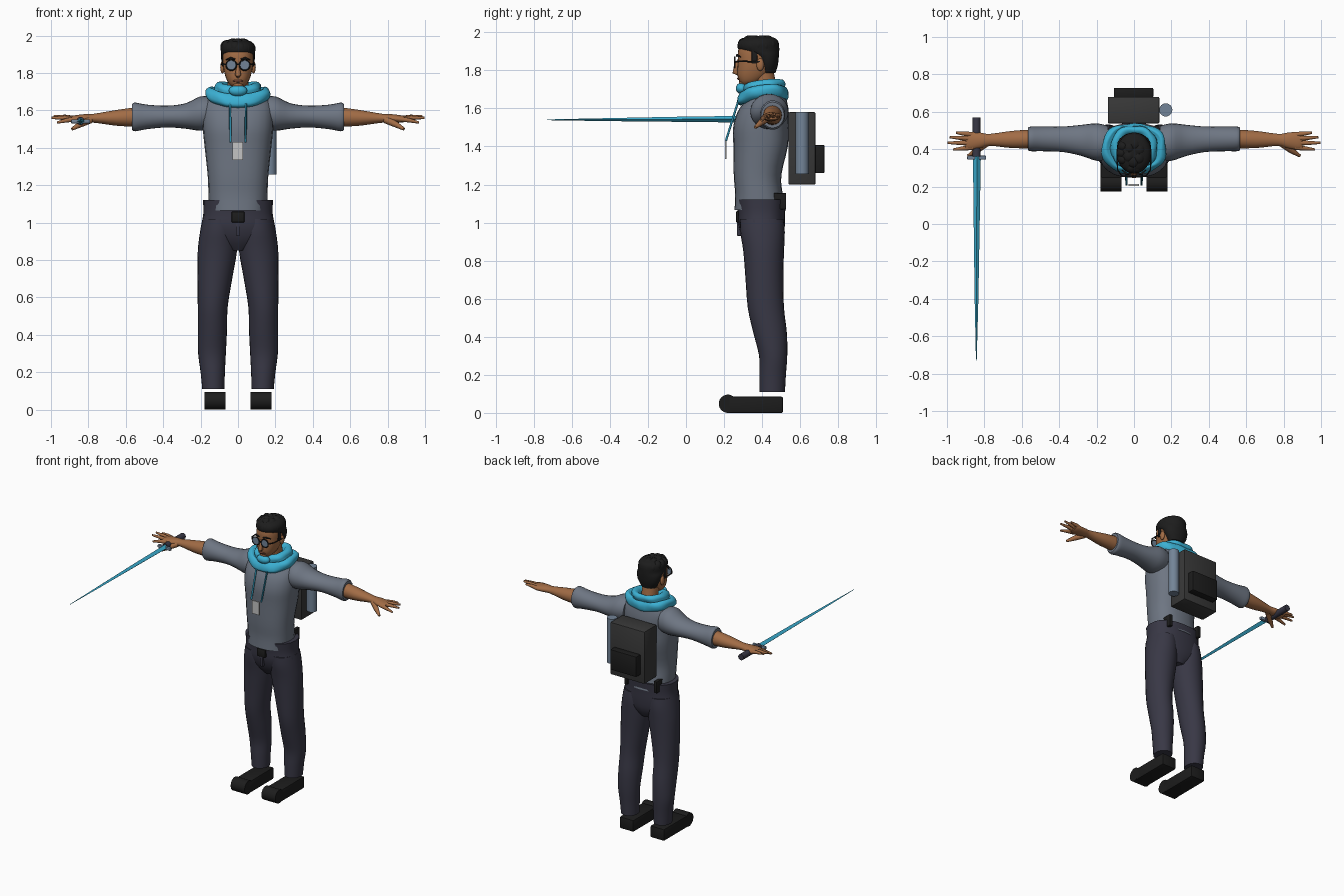
import bpy, bmesh, math, random
from mathutils import Vector

random.seed(4)
old = bpy.data.objects.get("Cube")
if old:
    bpy.data.objects.remove(old, do_unlink=True)


def material(name, r, g, b):
    m = bpy.data.materials.new(name)
    m.use_nodes = True
    m.diffuse_color = (r, g, b, 1)
    m.node_tree.nodes["Principled BSDF"].inputs["Base Color"].default_value = (r, g, b, 1)
    return m


GREY = material("jacket grey", .155, .18, .225)
NAVY = material("trouser navy", .04, .039, .06)
SKIN = material("skin", .36, .15, .06)
LIP = material("lip brown", .22, .075, .04)
BLACK = material("black", .012, .012, .012)
CYAN = material("scarf cyan", .045, .44, .66)
DEEP = material("cord cyan", .025, .26, .4)
CHARCOAL = material("pack charcoal", .04, .04, .04)
PALE = material("badge pale", .55, .55, .55)
STEEL = material("flask blue", .17, .23, .31)


def finish(name, bm, mat, angle=40, tweak=None):
    if tweak:
        for v in bm.verts:
            tweak(v.co)
    bmesh.ops.recalc_face_normals(bm, faces=bm.faces)
    me = bpy.data.meshes.new(name)
    bm.to_mesh(me)
    bm.free()
    me.materials.append(mat)
    ob = bpy.data.objects.new(name, me)
    bpy.context.collection.objects.link(ob)
    bpy.ops.object.select_all(action='DESELECT')
    bpy.context.view_layer.objects.active = ob
    ob.select_set(True)
    bpy.ops.object.shade_smooth_by_angle(angle=math.radians(angle))
    return ob


def smooth_rings(rings, steps):
    """Catmull-Rom samples through the rings."""
    out = []
    for i in range(len(rings) - 1):
        a, b = rings[max(i - 1, 0)], rings[i]
        c, d = rings[i + 1], rings[min(i + 2, len(rings) - 1)]
        for k in range(steps):
            t = k / steps
            out.append([q + t / 2 * (r - p + t * (2 * p - 5 * q + 4 * r - s + t * (3 * (q - r) + s - p)))
                        for p, q, r, s in zip(a, b, c, d)])
    return out + [rings[-1]]


def loft(name, mat, axis, rings, n=24, power=2.0, steps=3, side=1, angle=40, tweak=None):
    """Skin of oval rings: (position, centre 1, centre 2, radius 1, radius 2)."""
    bm = bmesh.new()
    loops = []
    for t, c1, c2, r1, r2 in smooth_rings(rings, steps):
        loop = []
        for k in range(n):
            a = math.tau * k / n
            c, s = math.cos(a), math.sin(a)
            u = c1 + r1 * math.copysign(abs(c) ** (2 / power), c)
            v = c2 + r2 * math.copysign(abs(s) ** (2 / power), s)
            x, y, z = {'x': (t, u, v), 'y': (u, t, v), 'z': (u, v, t)}[axis]
            loop.append(bm.verts.new((x * side, y, z)))
        loops.append(loop)
    for a, b in zip(loops, loops[1:]):
        for k in range(n):
            bm.faces.new((a[k], a[(k + 1) % n], b[(k + 1) % n], b[k]))
    bm.faces.new(loops[0])
    bm.faces.new(loops[-1])
    return finish(name, bm, mat, angle, tweak)


def box(name, mat, lo, hi, bevel=0.0):
    bm = bmesh.new()
    bmesh.ops.create_cube(bm, size=1)
    lo, hi = Vector(lo), Vector(hi)
    for v in bm.verts:
        v.co = (lo + hi) / 2 + v.co * (hi - lo)
    if bevel:
        bmesh.ops.bevel(bm, geom=bm.edges[:], offset=bevel, segments=2, affect='EDGES', profile=.5)
    return finish(name, bm, mat, 35)


def ball(name, mat, centre, radii):
    bm = bmesh.new()
    bmesh.ops.create_uvsphere(bm, u_segments=16, v_segments=10, radius=1)
    for v in bm.verts:
        v.co = Vector(centre) + v.co * Vector(radii)
    return finish(name, bm, mat, 80)


def rod(name, mat, points, radii, n=10):
    """Tapered round bar along a few points."""
    bm = bmesh.new()
    pts = [Vector(p) for p in points]
    loops = []
    for i, p in enumerate(pts):
        d = (pts[min(i + 1, len(pts) - 1)] - pts[max(i - 1, 0)]).normalized()
        u = d.orthogonal().normalized() if i == 0 else (u - d * u.dot(d)).normalized()
        w = d.cross(u)
        loops.append([bm.verts.new(p + radii[i] * (u * math.cos(math.tau * k / n) + w * math.sin(math.tau * k / n)))
                      for k in range(n)])
    for a, b in zip(loops, loops[1:]):
        for k in range(n):
            bm.faces.new((a[k], a[(k + 1) % n], b[(k + 1) % n], b[k]))
    bm.faces.new(loops[0])
    bm.faces.new(loops[-1])
    return finish(name, bm, mat, 60)


# Jacket body and trouser seat
loft("jacket_body", GREY, 'z', [
    (1.065, 0, .39, .155, .135), (1.15, 0, .383, .158, .125), (1.25, 0, .376, .162, .125),
    (1.4, 0, .392, .178, .143), (1.5, 0, .393, .188, .145), (1.58, 0, .405, .19, .135),
    (1.64, 0, .42, .18, .11), (1.69, 0, .425, .13, .09), (1.71, 0, .425, .07, .06)], power=2.4)
loft("trouser_seat", NAVY, 'z', [
    (1.12, 0, .395, .187, .13), (1.05, 0, .397, .185, .124), (.98, 0, .398, .192, .121),
    (.91, 0, .405, .15, .105), (.85, 0, .41, .05, .07)], power=2.4)
box("buckle", BLACK, (-.035, .262, 1.0), (.035, .285, 1.06), .008)
box("fly", NAVY, (-.012, .268, .93), (.012, .29, 1.06), .004)

for s, label in ((1, "left"), (-1, "right")):
    # Legs and shoes
    loft(label + "_trouser_leg", NAVY, 'z', [
        (1.02, .1, .398, .09, .115), (.95, .103, .402, .1, .117), (.85, .11, .408, .105, .107),
        (.7, .124, .412, .093, .099), (.55, .135, .42, .08, .095), (.42, .137, .442, .078, .088),
        (.3, .139, .458, .074, .074), (.2, .135, .455, .065, .07), (.11, .132, .453, .059, .067)], side=s)
    x0, x1 = sorted((s * .068, s * .18))
    box(label + "_shoe", BLACK, (x0, .22, 0), (x1, .51, .085), .008)
    rod(label + "_toe_cap", BLACK, [(x0, .22, .048), (x1, .22, .048)], [.048, .048], 20)
    box(label + "_belt_loop", BLACK, (s * .12 - .012, .44, 1.07), (s * .12 + .012, .526, 1.155), .004)

    # Arms
    loft(label + "_sleeve", GREY, 'x', [
        (.14, .435, 1.585, .09, .085), (.2, .438, 1.583, .1, .092), (.28, .447, 1.57, .083, .068),
        (.38, .453, 1.567, .068, .058), (.49, .455, 1.565, .066, .066), (.55, .455, 1.565, .066, .077),
        (.567, .455, 1.565, .06, .068)], side=s)
    loft(label + "_forearm", SKIN, 'x', [
        (.54, .455, 1.565, .05, .053), (.65, .452, 1.56, .046, .042), (.77, .45, 1.558, .032, .024),
        (.82, .447, 1.556, .041, .024), (.875, .445, 1.554, .048, .019), (.9, .445, 1.554, .04, .013)], side=s)
    for finger, y0, x, y, z in (("index", .41, .967, .398, 1.535), ("middle", .433, .996, .434, 1.56),
                                ("ring", .456, .985, .464, 1.57), ("little", .478, .952, .488, 1.566)):
        rod(f"{label}_{finger}_finger", SKIN,
            [(s * .86, y0, 1.554), (s * (.86 + x) / 2, (y0 + y) / 2, (1.56 + z) / 2), (s * x, y, z)],
            [.014, .012, .006])
    rod(label + "_thumb", SKIN, [(s * .79, .432, 1.55), (s * .84, .395, 1.527), (s * .887, .364, 1.5)],
        [.02, .017, .008])

    # Ears, brows and glasses
    ball(label + "_ear", SKIN, (s * .083, .39, 1.83), (.012, .02, .033))
    rod(label + "_brow", BLACK, [(s * .015, .268, 1.873), (s * .04, .268, 1.88), (s * .064, .288, 1.87)],
        [.004, .006, .003])
    ring = [(s * .036 + .028 * math.cos(a), .256, 1.842 + .028 * math.sin(a))
            for a in (math.tau * k / 20 for k in range(21))]
    rod(label + "_rim", BLACK, ring, [.004] * len(ring), 6)
    rod(label + "_lens", STEEL, [(s * .036, .255, 1.842), (s * .036, .258, 1.842)], [.027, .027], 20)
    rod(label + "_temple", BLACK, [(s * .064, .256, 1.845), (s * .088, .29, 1.847), (s * .09, .39, 1.845)],
        [.004] * 3, 6)

    # Badge cord
    rod(label + "_cord", DEEP, [(s * .043, .275, 1.64), (s * .04, .21, 1.43)], [.006, .006], 6)

rod("glasses_bridge", BLACK, [(-.01, .256, 1.847), (.01, .256, 1.847)], [.004, .004], 6)
box("badge", PALE, (-.03, .204, 1.335), (.028, .213, 1.43))

# Head
loft("head", SKIN, 'z', [
    (1.722, 0, .325, .025, .03), (1.74, 0, .335, .047, .053), (1.77, 0, .35, .063, .079),
    (1.81, 0, .365, .075, .095), (1.85, 0, .375, .081, .102), (1.9, 0, .378, .082, .105),
    (1.95, 0, .38, .068, .088), (1.97, 0, .38, .03, .05)], power=2.3)
loft("neck", SKIN, 'z', [(1.64, 0, .425, .065, .065), (1.7, 0, .42, .056, .058), (1.8, 0, .4, .056, .06)])
rod("nose", SKIN, [(0, .277, 1.855), (0, .262, 1.815), (0, .26, 1.79), (0, .275, 1.782)], [.008, .012, .017, .01])
ball("mouth", LIP, (0, .276, 1.757), (.027, .008, .007))
ball("chin", SKIN, (0, .3, 1.736), (.03, .022, .018))

# Hair cap with loose tufts
loft("hair", BLACK, 'z', [
    (1.785, 0, .428, .055, .042), (1.83, 0, .43, .08, .053), (1.875, 0, .42, .09, .068),
    (1.905, 0, .385, .091, .105), (1.94, 0, .38, .092, .108), (1.965, 0, .385, .075, .09),
    (1.978, 0, .39, .04, .05)])
for k in range(14):
    a = math.tau * k / 14
    ball(f"hair_tuft_{k}", BLACK, (.063 * math.cos(a), .38 + .08 * math.sin(a), 1.933 + random.uniform(-.008, .012)),
         (.031, .03, .034))
for k in range(6):
    a = math.tau * k / 6 + .4
    ball(f"hair_crown_{k}", BLACK, (.03 * math.cos(a), .38 + .045 * math.sin(a), 1.958), (.034, .036, .026))
for s in (1, -1):
    box("sideburn", BLACK, (s * .079 - .006, .345, 1.835), (s * .079 + .006, .375, 1.91), .004)


# Scarf, lifted over the shoulders and softly folded
def drape(co):
    a = math.atan2(co.y - .4, co.x)
    fold = 1 + .025 * math.sin(7 * a + 40 * co.z)
    co.z += .035 * (co.x / .17) ** 2 + .1 * (co.y - .4)
    co.x *= fold
    co.y = .4 + (co.y - .4) * fold


loft("scarf", CYAN, 'z', [
    (1.625, 0, .405, .15, .118), (1.64, 0, .402, .168, .132), (1.672, 0, .405, .17, .131),
    (1.697, 0, .408, .148, .116), (1.692, 0, .408, .125, .106), (1.717, 0, .41, .12, .113),
    (1.738, 0, .413, .1, .098), (1.732, 0, .413, .072, .075), (1.695, 0, .415, .05, .055)],
    n=40, power=2.5, angle=60, tweak=drape)
ball("scarf_knot", CYAN, (0, .292, 1.705), (.05, .03, .03))

# Backpack, pocket and flask
box("backpack", CHARCOAL, (-.14, .538, 1.2), (.135, .68, 1.58), .006)
box("backpack_pocket", BLACK, (-.108, .675, 1.26), (.103, .728, 1.408), .006)
rod("flask", STEEL, [(.17, .61, 1.256), (.17, .61, 1.58)], [.035, .035], 24)

# Sword
loft("blade", CYAN, 'y', [
    (.36, -.84, 1.543, .021, .018), (0, -.841, 1.543, .016, .014), (-.4, -.842, 1.541, .01, .008),
    (-.73, -.843, 1.54, .002, .002)], n=4, steps=1, angle=20)
box("sword_guard", STEEL, (-.892, .345, 1.53), (-.79, .365, 1.552), .004)
rod("sword_grip", NAVY, [(-.842, .36, 1.543), (-.842, .57, 1.543)], [.022, .022], 16)
